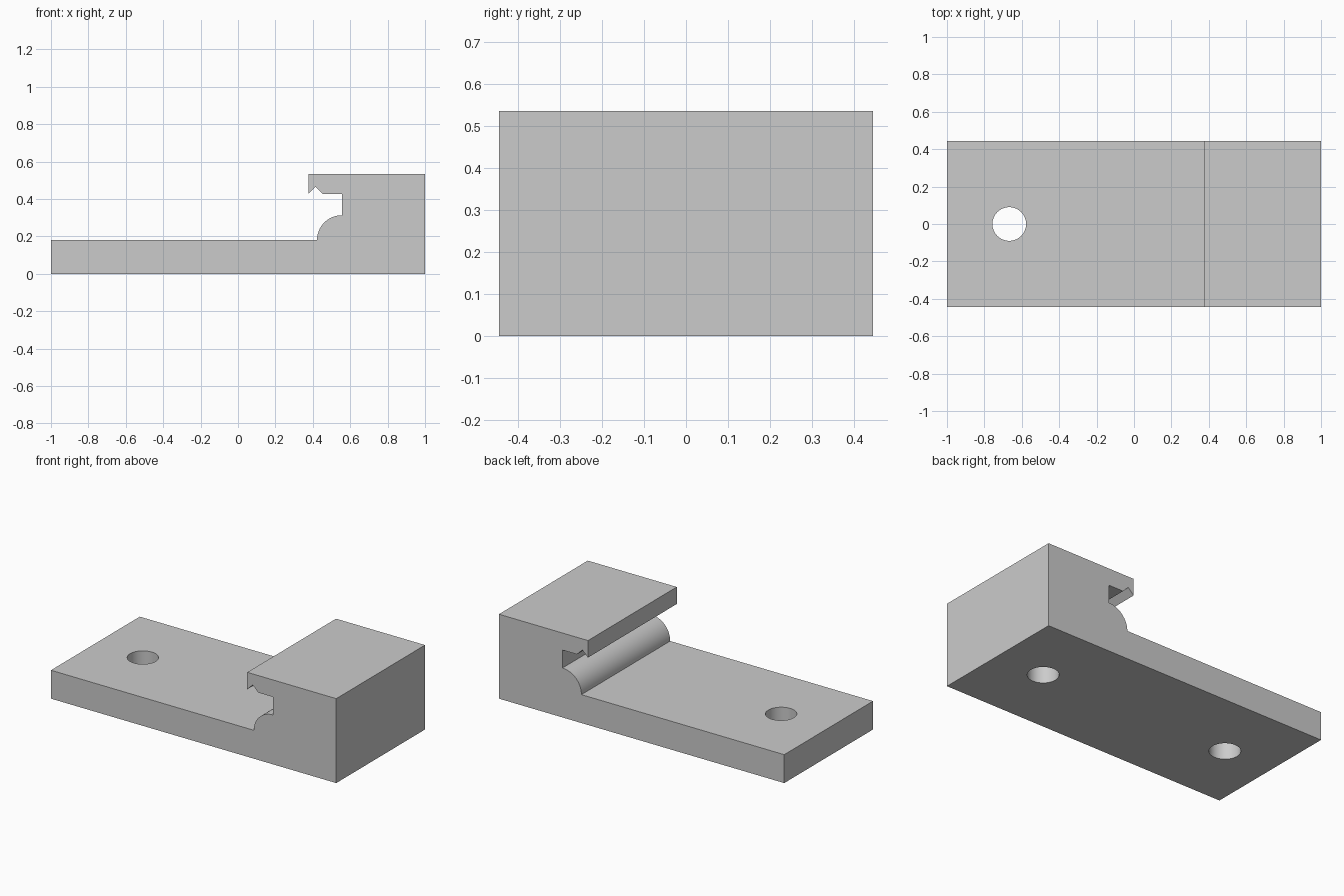
import bpy, bmesh, math

if "Cube" in bpy.data.objects:
    bpy.data.objects.remove(bpy.data.objects["Cube"])

HALF_WIDTH = 0.4445
PLATE_TOP = 0.18

grey = bpy.data.materials.new("light grey")
grey.diffuse_color = (0.6, 0.6, 0.6, 1)
grey.use_nodes = True
grey.node_tree.nodes["Principled BSDF"].inputs["Base Color"].default_value = grey.diffuse_color


def add_object(name, bm):
    bmesh.ops.recalc_face_normals(bm, faces=bm.faces)
    mesh = bpy.data.meshes.new(name)
    bm.to_mesh(mesh)
    bm.free()
    mesh.materials.append(grey)
    obj = bpy.data.objects.new(name, mesh)
    bpy.context.collection.objects.link(obj)
    return obj


# Clamp body: side profile with rounded shoulder, slot and V notch, extruded along y
cx, radius, steps = 0.555, 0.133, 16
arc = [(cx - radius * math.cos(a), PLATE_TOP + radius * math.sin(a))
       for a in (math.pi / 2 * i / steps for i in range(steps + 1))]
profile = [(-1, 0), (-1, PLATE_TOP)] + arc + [
    (cx, 0.427), (0.453, 0.427), (0.415, 0.465), (0.376, 0.427),
    (0.376, 0.535), (1, 0.535), (1, 0)]
bm = bmesh.new()
face = bm.faces.new([bm.verts.new((x, -HALF_WIDTH, z)) for x, z in profile])
ext = bmesh.ops.extrude_face_region(bm, geom=[face])
bmesh.ops.translate(bm, vec=(0, 2 * HALF_WIDTH, 0),
                    verts=[v for v in ext["geom"] if isinstance(v, bmesh.types.BMVert)])
body = add_object("clamp_body", bm)


# Screw holes: one through the plate, one blind hole under the block
def cut_hole(name, x, bottom, top):
    bm = bmesh.new()
    bmesh.ops.create_cone(bm, cap_ends=True, segments=64, radius1=0.09,
                          radius2=0.09, depth=top - bottom)
    bmesh.ops.translate(bm, vec=(x, 0, (top + bottom) / 2), verts=bm.verts)
    cutter = add_object(name, bm)
    cutter.hide_render = True
    mod = body.modifiers.new(name, 'BOOLEAN')
    mod.operation = 'DIFFERENCE'
    mod.solver = 'EXACT'
    mod.object = cutter
    bpy.context.view_layer.objects.active = body
    bpy.ops.object.modifier_apply(modifier=mod.name)
    bpy.data.objects.remove(cutter)


cut_hole("plate_hole_cutter", -0.667, -0.1, 0.3)
cut_hole("block_hole_cutter", 0.667, -0.1, PLATE_TOP)

# Smooth the curved walls, keep all other edges sharp
bpy.ops.object.select_all(action='DESELECT')
body.select_set(True)
bpy.context.view_layer.objects.active = body
bpy.ops.object.shade_smooth_by_angle(angle=math.radians(30))
